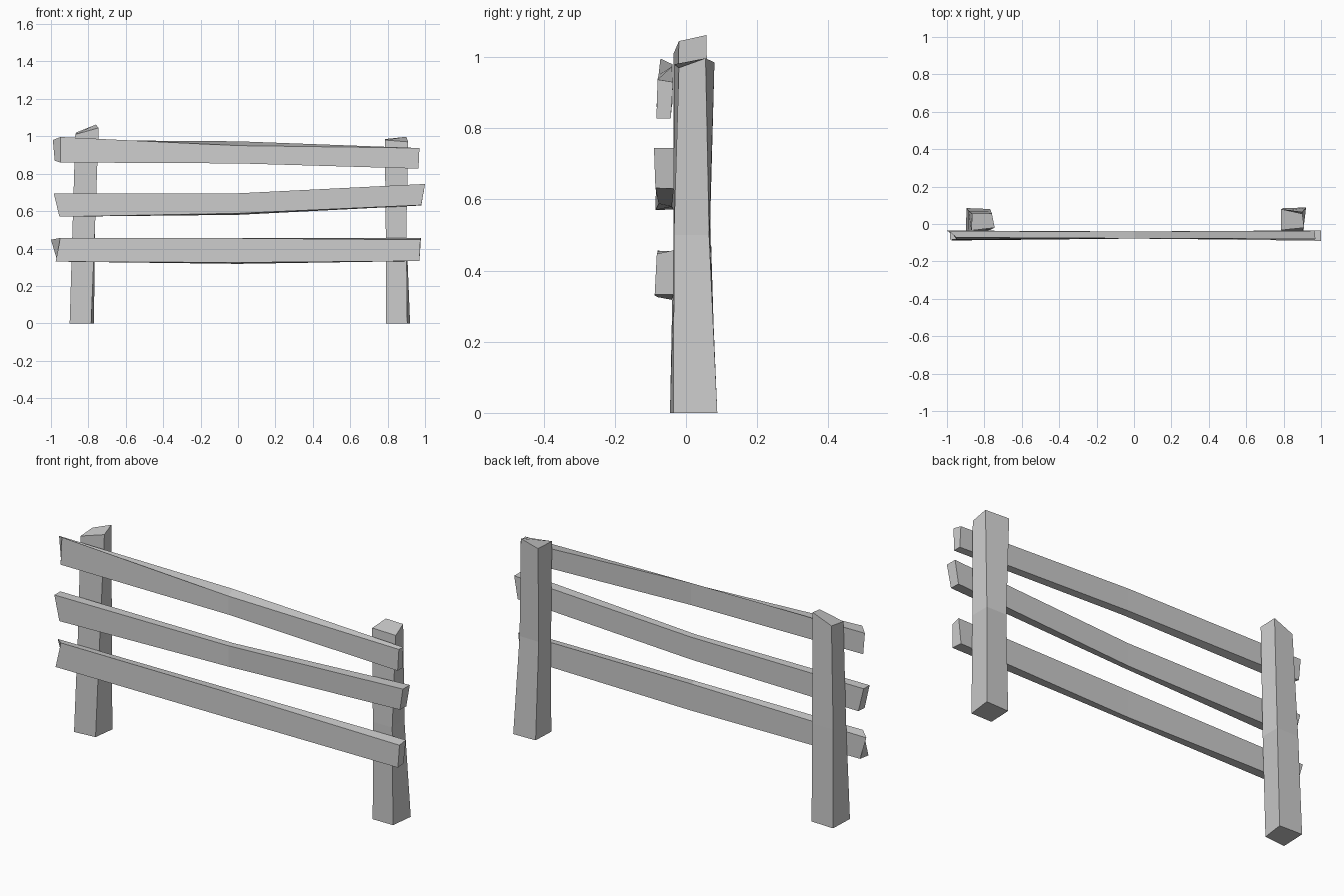
import bpy


def loft(name, sections):
    """Join successive four-cornered sections into a closed, hewn timber."""
    verts = [p for s in sections for p in s]
    last = 4 * (len(sections) - 1)
    faces = [(3, 2, 1, 0), (last, last + 1, last + 2, last + 3)]
    for k in range(0, last, 4):
        for i in range(4):
            j = (i + 1) % 4
            faces.append((k + i, k + j, k + 4 + j, k + 4 + i))
    mesh = bpy.data.meshes.new(name)
    mesh.from_pydata(verts, [], faces)
    obj = bpy.data.objects.new(name, mesh)
    bpy.context.collection.objects.link(obj)
    return obj


# Posts: corners run front left, front right, back right, back left
loft("left_post", [
    [(-.90, -.045, 0), (-.785, -.035, 0), (-.77, .08, 0), (-.895, .085, 0)],
    [(-.885, -.035, .5), (-.765, -.03, .5), (-.765, .07, .5), (-.885, .07, .5)],
    [(-.87, -.035, 1.01), (-.745, -.02, 1.045), (-.76, .057, 1.062), (-.865, .055, 1.02)],
])
loft("right_post", [
    [(.79, -.035, 0), (.905, -.035, 0), (.92, .088, 0), (.795, .085, 0)],
    [(.79, -.034, .5), (.90, -.034, .5), (.90, .065, .5), (.79, .067, .5)],
    [(.785, -.033, .98), (.91, -.02, .97), (.90, .055, .997), (.785, .08, .985)],
])

# Rails: corners run front bottom, back bottom, back top, front top
loft("top_rail", [
    [(-.95, -.083, .86), (-.98, -.038, .87), (-.99, -.038, .98), (-.95, -.072, .996)],
    [(0, -.077, .855), (0, -.04, .86), (0, -.04, .973), (0, -.077, .95)],
    [(.965, -.083, .827), (.965, -.043, .827), (.965, -.036, .93), (.97, -.08, .937)],
])
loft("middle_rail", [
    [(-.955, -.086, .57), (-.955, -.035, .572), (-.985, -.035, .695), (-.985, -.083, .695)],
    [(0, -.077, .588), (0, -.04, .58), (0, -.04, .695), (0, -.077, .695)],
    [(.98, -.086, .632), (.98, -.034, .63), (1.0, -.034, .745), (1.0, -.09, .745)],
])
loft("bottom_rail", [
    [(-.975, -.088, .33), (-.965, -.035, .33), (-1.0, -.035, .447), (-.95, -.08, .457)],
    [(0, -.078, .325), (0, -.04, .318), (0, -.04, .455), (0, -.078, .455)],
    [(.97, -.088, .333), (.965, -.035, .333), (.978, -.035, .457), (.975, -.082, .447)],
])
